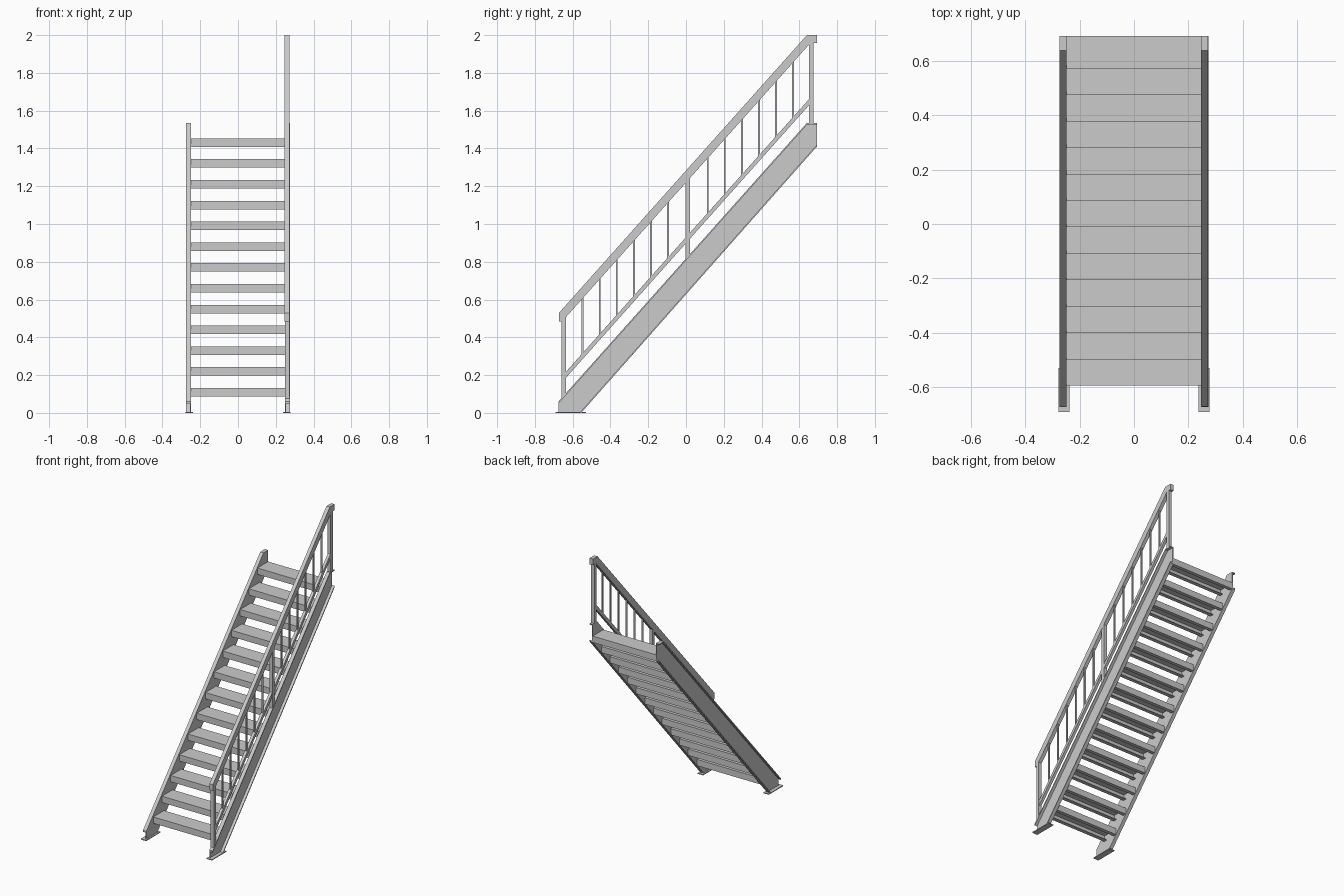
import bpy, bmesh

if "Cube" in bpy.data.objects:
    bpy.data.objects.remove(bpy.data.objects["Cube"])

SLOPE = 1.1215


def extrude_x(name, profile, x0, x1):
    """Extrude a (y, z) outline between two x positions."""
    bm = bmesh.new()
    a = [bm.verts.new((x0, y, z)) for y, z in profile]
    b = [bm.verts.new((x1, y, z)) for y, z in profile]
    n = len(profile)
    bm.faces.new(a)
    bm.faces.new(b[::-1])
    for i in range(n):
        j = (i + 1) % n
        bm.faces.new((a[i], b[i], b[j], a[j]))
    bmesh.ops.recalc_face_normals(bm, faces=bm.faces)
    me = bpy.data.meshes.new(name)
    bm.to_mesh(me)
    bm.free()
    ob = bpy.data.objects.new(name, me)
    bpy.context.collection.objects.link(ob)
    return ob


def box(name, x0, x1, y0, y1, z0, z1):
    return extrude_x(name, [(y0, z0), (y1, z0), (y1, z1), (y0, z1)], x0, x1)


def upright(name, y, half_y, x, half_x, low, high):
    """Vertical bar whose ends are cut to the stair slope; low/high are z(y) lines."""
    y0, y1 = y - half_y, y + half_y
    extrude_x(name, [(y0, low(y0)), (y1, low(y1)), (y1, high(y1)), (y0, high(y0))],
              x - half_x, x + half_x)


def stringer_top(y):
    return min(1.535, 0.06 + SLOPE * (y + 0.675))


def lower_rail(y):
    return 0.20 + SLOPE * (y + 0.637)


def rail_under(y):
    return min(1.965, 0.485 + SLOPE * (y + 0.655))


# Stringers: outward-facing channels, plus foot plates
T = 0.007
for side, s in (("left", -1), ("right", 1)):
    inner, outer = s * 0.248, s * 0.274
    web = [(-0.675, 0), (-0.555, 0), (0.693, 1.41), (0.693, 1.535),
           (0.64, 1.535), (-0.675, 0.06)]
    extrude_x(side + "_stringer_web", web, inner, s * 0.254)
    top = [(-0.675, 0.06), (0.64, 1.535), (0.693, 1.535), (0.693, 1.535 - T),
           (0.643, 1.535 - T), (-0.675, 0.06 - T * 1.5)]
    extrude_x(side + "_stringer_top_flange", top, inner, outer)
    low = [(-0.555, 0), (0.693, 1.41), (0.693, 1.41 + T * 1.5), (-0.564, 0)]
    extrude_x(side + "_stringer_bottom_flange", low, inner, outer)
    box(side + "_foot_plate", s * 0.237, s * 0.279, -0.692, -0.53, 0, 0.006)

# Treads: folded pans with front and back lips returned underneath
D, H, P, R = 0.12, 0.045, 0.005, 0.025
pan = [(0, 0), (D, 0), (D, -H), (D - R, -H), (D - R, P - H), (D - P, P - H),
       (D - P, -P), (P, -P), (P, P - H), (R, P - H), (R, -H), (0, -H)]
for i in range(13):
    y, z = -0.596 + i * 0.0974, 0.132 + i * 0.1101
    extrude_x(f"tread_{i + 1}", [(y + a, z + b) for a, b in pan], -0.249, 0.249)

# Handrail and lower rail on the right side
X = 0.26
extrude_x("handrail", [(-0.672, 0.485), (-0.672, 0.53), (0.64, 2.0), (0.693, 2.0),
                       (0.693, 1.957), (0.658, 1.957), (-0.655, 0.485)],
          X - 0.013, X + 0.013)
ends = (-0.637, 0.652)
extrude_x("lower_rail", [(y, lower_rail(y) - 0.016) for y in ends] +
          [(y, lower_rail(y) + 0.016) for y in ends[::-1]], X - 0.01, X + 0.01)

# Main posts
for name, y in (("front_post", -0.648), ("middle_post", 0.01), ("top_post", 0.663)):
    upright(name, y, 0.012, X, 0.012, lambda v: stringer_top(v) - 0.003,
            lambda v: rail_under(v) + 0.005)

# Thin balusters in two bays
for bay, start in (("lower", -0.547), ("upper", 0.115)):
    for i in range(6):
        upright(f"{bay}_baluster_{i + 1}", start + i * 0.0903, 0.005, X, 0.005,
                lower_rail, lambda v: rail_under(v) + 0.005)
